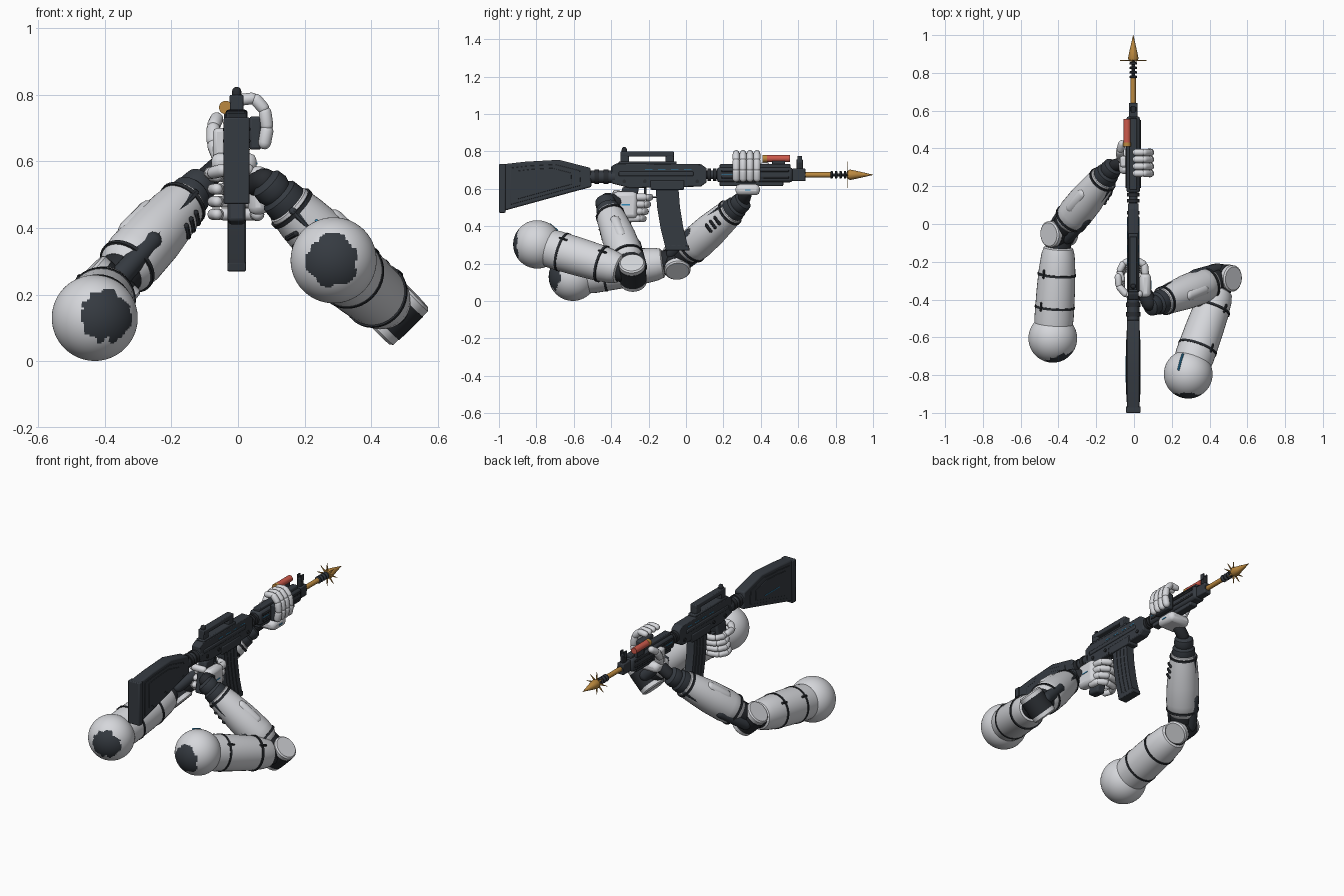
import bpy, bmesh, math
from mathutils import Vector, noise

cube = bpy.data.objects.get("Cube")
if cube:
    bpy.data.objects.remove(cube)


def material(name, rgb):
    m = bpy.data.materials.new(name)
    m.use_nodes = True
    m.diffuse_color = (*rgb, 1)
    m.node_tree.nodes["Principled BSDF"].inputs["Base Color"].default_value = (*rgb, 1)
    return m


WHITE = material("shell white", (0.67, 0.68, 0.71))
SLATE = material("slate", (0.036, 0.043, 0.053))
BLACK = material("joint black", (0.022, 0.025, 0.03))
GOLD = material("gold", (0.5, 0.25, 0.05))
RED = material("red", (0.6, 0.1, 0.07))
BLUE = material("blue glow", (0.03, 0.26, 0.5))
GX = -0.004  # gun centre line


def finish(name, bm, mat, bevel=0.0):
    bmesh.ops.recalc_face_normals(bm, faces=bm.faces)
    me = bpy.data.meshes.new(name)
    bm.to_mesh(me)
    bm.free()
    ob = bpy.data.objects.new(name, me)
    bpy.context.scene.collection.objects.link(ob)
    me.materials.append(mat)
    if bevel:
        mod = ob.modifiers.new("edge", "BEVEL")
        mod.width, mod.segments, mod.limit_method = bevel, 2, "ANGLE"
    for o in bpy.context.selected_objects:
        o.select_set(False)
    ob.select_set(True)
    bpy.context.view_layer.objects.active = ob
    bpy.ops.object.shade_smooth_by_angle(angle=math.radians(38))
    return ob


def extrude(name, pts, axis, lo, hi, mat=SLATE, bevel=0.0):
    """Outline in (y, z) pushed along x, or in (x, z) pushed along y."""
    bm = bmesh.new()
    put = (lambda a, b, c: (c, a, b)) if axis == "x" else (lambda a, b, c: (a, c, b))
    low, high = [[bm.verts.new(put(a, b, c)) for a, b in pts] for c in (lo, hi)]
    bm.faces.new(low)
    bm.faces.new(high)
    for i in range(len(pts)):
        bm.faces.new((low[i - 1], low[i], high[i], high[i - 1]))
    return finish(name, bm, mat, bevel)


def block(name, half, y, z, mat=SLATE, bevel=0.005, x=GX):
    pts = [(y[0], z[0]), (y[1], z[0]), (y[1], z[1]), (y[0], z[1])]
    return extrude(name, pts, "x", x - half, x + half, mat, bevel)


def lathe(name, p0, p1, profile, mat, sides=32):
    """Profile of (fraction along the axis, radius)."""
    p0, p1 = Vector(p0), Vector(p1)
    q = (p1 - p0).to_track_quat("Z", "Y")
    turn = [math.tau * k / sides for k in range(sides)]
    bm = bmesh.new()
    rings = [[bm.verts.new(p0 + (p1 - p0) * t + q @ Vector((r * math.cos(a), r * math.sin(a), 0)))
              for a in turn] for t, r in profile]
    for a, b in zip(rings, rings[1:]):
        for k in range(sides):
            bm.faces.new((a[k - 1], a[k], b[k], b[k - 1]))
    bm.faces.new(rings[0])
    bm.faces.new(rings[-1])
    return finish(name, bm, mat)


def tube(name, y, z, r, mat=SLATE, x=GX):
    return lathe(name, (x, y[0], z), (x, y[1], z), [(0, r), (1, r)], mat, 20)


def capsule(name, a, b, r, mat=WHITE, sides=14):
    e = r / (Vector(b) - Vector(a)).length
    half = [(0.95 * e, 0.3 * r), (0.75 * e, 0.65 * r), (0.4 * e, 0.9 * r), (0, r)]
    profile = [(-t, q) for t, q in half] + [(1 + t, q) for t, q in reversed(half)]
    return lathe(name, a, b, profile, mat, sides)


def finger(name, pts, r):
    pts = [Vector(p) for p in pts]
    for k, (a, b) in enumerate(zip(pts, pts[1:])):
        capsule(f"{name}_segment_{k + 1}", a.lerp(b, 0.16), a.lerp(b, 0.84), r * (1 - 0.04 * k))


def band(name, a, b, t, r):
    lathe(name, a, b, [(t - 0.013, r - 0.008), (t - 0.011, r + 0.004),
          (t + 0.011, r + 0.004), (t + 0.013, r - 0.008)], BLACK)


def arm(side, shoulder, elbow, wrist, patch_dir, bands):
    s, e, w = Vector(shoulder), Vector(elbow), Vector(wrist)
    up, fore = (e - s).normalized(), (w - e).normalized()
    hinge = up.cross(fore).normalized()
    hinge *= 1 if hinge.z > 0 else -1
    inner = (-up + fore * up.dot(fore)).normalized()

    # shoulder ball with a ragged dark worn patch
    bm = bmesh.new()
    bmesh.ops.create_uvsphere(bm, u_segments=96, v_segments=64, radius=0.129)
    bmesh.ops.translate(bm, verts=bm.verts, vec=s)
    ball = finish(side + "_shoulder", bm, WHITE)
    ball.data.materials.append(SLATE)
    d = Vector(patch_dir).normalized()
    for f in ball.data.polygons:
        if (f.center - s).normalized().dot(d) > 0.79 + 0.1 * noise.noise(f.center * 35):
            f.material_index = 1

    # upper arm shell, core and bands
    lathe(side + "_upper_arm", s, e, [(0.1, 0.1), (0.2, 0.104), (0.45, 0.102), (0.65, 0.097),
          (0.8, 0.088), (0.86, 0.078), (0.88, 0.06)], WHITE)
    lathe(side + "_upper_core", s, e, [(0.8, 0.07), (0.9, 0.066), (1, 0.05)], BLACK)
    for t in bands:
        r = 0.106 - 0.013 * t
        band(side + "_upper_band", s, e, t, r)
        c = s.lerp(e, t) + hinge * r
        capsule(side + "_band_clip", c - up * 0.012, c + up * 0.025, 0.007, BLACK, 8)

    # elbow hinge
    lathe(side + "_elbow_core", e - hinge * 0.05, e + hinge * 0.05, [(0, 0.072), (1, 0.072)], BLACK)
    for k in (-1, 1):
        lathe(side + "_elbow_cap", e + hinge * 0.03 * k, e + hinge * 0.08 * k,
              [(0, 0.07), (0.85, 0.07), (1, 0.062)], WHITE)

    # forearm shell, cuffs and bands
    lathe(side + "_forearm", e, w, [(0.16, 0.07), (0.2, 0.085), (0.3, 0.093), (0.5, 0.091),
          (0.72, 0.08), (0.83, 0.07), (0.85, 0.055)], WHITE)
    lathe(side + "_forearm_core", e, w, [(0, 0.05), (0.1, 0.068), (0.2, 0.07)], BLACK)
    lathe(side + "_wrist_cuff", e, w, [(0.8, 0.06), (0.84, 0.066), (0.9, 0.062), (0.92, 0.05),
          (0.95, 0.056), (1, 0.052), (1.02, 0.035)], SLATE)
    for t, r in ((0.22, 0.088), (0.8, 0.074)):
        band(side + "_forearm_band", e, w, t, r)
    # raised panel, dark straps and vent slots
    capsule(side + "_forearm_panel", e.lerp(w, 0.4) + hinge * 0.07,
            e.lerp(w, 0.6) + hinge * 0.066, 0.03)
    for k in (-1, 1):
        capsule(side + "_elbow_strap", e.lerp(w, 0.05) + inner * 0.054 * k,
                e.lerp(w, 0.36) + inner * 0.068 * k, 0.033, SLATE)
        capsule(side + "_forearm_strip", e.lerp(w, 0.3) + inner * 0.084 * k,
                e.lerp(w, 0.82) + inner * 0.066 * k, 0.012, SLATE, 8)
    out = inner * 0.7 - hinge * 0.7
    for t in (0.6, 0.66, 0.72):
        c = e.lerp(w, t) + out * (0.119 - 0.055 * t)
        across = out.cross(fore) * 0.02
        capsule(side + "_vent", c - across, c + across, 0.009, BLACK, 8)


# arms
arm("right", (-0.43, -0.605, 0.13), (-0.395, -0.05, 0.215), (-0.11, 0.305, 0.535),
    (0.33, -0.93, 0.08), (0.3, 0.61))
arm("left", (0.287, -0.795, 0.303), (0.47, -0.285, 0.15), (0.085, -0.435, 0.535),
    (-0.05, -1, 0.0), (0.27, 0.68))
light = [Vector(p) for p in ((0.236, -0.77, 0.421), (0.247, -0.725, 0.408), (0.258, -0.69, 0.379))]
for a, b in zip(light, light[1:]):
    capsule("shoulder_light", a, b, 0.006, BLUE, 8)

# front hand around the handguard
for i in range(4):
    path = [(0.078, 0.648), (0.088, 0.7), (0.08, 0.755), (0.05, 0.79), (0.002, 0.784)]
    finger(f"front_finger_{i + 1}", [(x, 0.268 + 0.037 * i, z) for x, z in path], 0.0205)
finger("front_thumb", [(-0.052, 0.33, 0.6), (-0.074, 0.355, 0.655), (-0.074, 0.39, 0.705),
                       (-0.062, 0.43, 0.732)], 0.022)
block("front_palm", 0.068, (0.265, 0.395), (0.566, 0.625), WHITE, 0.022, -0.012)
block("front_finger_pads", 0.018, (0.26, 0.385), (0.635, 0.735), SLATE, 0.008, 0.052)
block("front_thumb_web", 0.02, (0.3, 0.36), (0.6, 0.7), WHITE, 0.012, -0.055)
capsule("front_wrist", (-0.1, 0.31, 0.545), (-0.06, 0.32, 0.58), 0.034, BLACK)
block("front_palm_light", 0.002, (0.315, 0.345), (0.59, 0.596), BLUE, 0, 0.057)

# rear hand around the grip
for i in range(4):
    path = [(0.06, -0.27), (0.055, -0.215), (0.01, -0.19), (-0.055, -0.205), (-0.078, -0.25), (-0.06, -0.3)]
    finger(f"rear_finger_{i + 1}", [(x, y - 0.012 * i, 0.555 - 0.038 * i) for x, y in path], 0.02)
finger("rear_thumb", [(0.04, -0.37, 0.575), (-0.04, -0.375, 0.575), (-0.08, -0.33, 0.565),
                      (-0.085, -0.27, 0.565)], 0.02)
block("rear_palm", 0.03, (-0.39, -0.26), (0.44, 0.585), WHITE, 0.022, 0.06)
block("rear_palm_light", 0.002, (-0.345, -0.3), (0.512, 0.518), BLUE, 0, 0.09)
capsule("rear_wrist", (0.08, -0.42, 0.54), (0.06, -0.37, 0.53), 0.04, BLACK)

# stock with layered side panels and butt plate
stock = [(-0.99, 0.478), (-0.99, 0.73), (-0.86, 0.745), (-0.68, 0.755), (-0.51, 0.712),
         (-0.505, 0.61), (-0.6, 0.585)]
extrude("stock", stock, "x", GX - 0.033, GX + 0.033, SLATE, 0.008)
for scale, half in ((0.78, 0.036), (0.6, 0.039)):
    pts = [(-0.77 + (y + 0.77) * scale, 0.645 + (z - 0.645) * scale) for y, z in stock]
    extrude("stock_panel", pts, "x", GX - half, GX + half, SLATE, 0.002)
block("butt_plate", 0.039, (-1.0, -0.965), (0.472, 0.732))
block("stock_light", 0.002, (-0.84, -0.7), (0.62, 0.624), BLUE, 0, GX - 0.039)
tube("stock_tube", (-0.53, -0.38), 0.664, 0.033)
for y in (-0.49, -0.44):
    tube("stock_ring", (y, y + 0.025), 0.664, 0.039, BLACK)

# receiver
extrude("receiver", [(-0.4, 0.63), (-0.4, 0.72), (-0.37, 0.737), (0.08, 0.732), (0.11, 0.71),
        (0.11, 0.635), (0.08, 0.612), (-0.3, 0.604)], "x", GX - 0.028, GX + 0.028, SLATE, 0.005)
block("receiver_side_rail", 0.033, (-0.36, 0.04), (0.668, 0.692))
block("receiver_lower", 0.033, (-0.19, -0.01), (0.595, 0.645))
for k in range(4):
    block("receiver_light", 0.0295, (-0.22 + 0.07 * k, -0.18 + 0.07 * k), (0.703, 0.707), BLUE, 0)
for y in (-0.33, -0.22, 0.06):
    lathe("receiver_pin", (GX - 0.034, y, 0.64), (GX + 0.034, y, 0.64), [(0, 0.01), (1, 0.01)], BLACK, 12)

# top sight housing with an open bridge
block("sight_base", 0.026, (-0.36, -0.05), (0.73, 0.747))
block("sight_bridge", 0.021, (-0.35, -0.065), (0.772, 0.8))
for y in (-0.35, -0.11):
    block("sight_leg", 0.02, (y, y + 0.045), (0.74, 0.785))
capsule("sight_post", (GX, -0.33, 0.795), (GX, -0.33, 0.81), 0.014, BLACK)

# trigger guard, grip and magazine
extrude("grip", [(-0.34, 0.61), (-0.25, 0.61), (-0.275, 0.5), (-0.295, 0.41), (-0.375, 0.42)],
        "x", GX - 0.027, GX + 0.027, SLATE, 0.01)
block("trigger_guard", 0.012, (-0.27, -0.15), (0.55, 0.56))
block("trigger", 0.006, (-0.225, -0.21), (0.555, 0.61), BLACK, 0)
spine = [(-0.102, 0.61), (-0.093, 0.5), (-0.075, 0.39), (-0.049, 0.285)]
for name, shift, wide, half in [("magazine", 0, 0.061, 0.025)] + [
        ("magazine_rib", d, 0.005, 0.028) for d in (-0.03, 0.0, 0.03)]:
    pts = [(y + shift - wide, z) for y, z in spine] + [(y + shift + wide, z) for y, z in spine[::-1]]
    extrude(name, pts, "x", GX - half, GX + half)
extrude("magazine_foot", [(-0.113, 0.298), (-0.108, 0.27), (0.02, 0.27), (0.015, 0.298)],
        "x", GX - 0.028, GX + 0.028, SLATE, 0.004)

# handguard with rails, front block and sight
tube("barrel", (0.08, 0.64), 0.675, 0.022)
for y in (0.115, 0.145):
    tube("barrel_collar", (y, y + 0.018), 0.675, 0.034, BLACK)
block("handguard", 0.036, (0.165, 0.57), (0.635, 0.715), SLATE, 0.014)
block("handguard_top_rail", 0.02, (0.18, 0.56), (0.71, 0.732))
block("handguard_lower", 0.024, (0.18, 0.52), (0.615, 0.64))
for z in (0.655, 0.69):
    block("handguard_slat", 0.041, (0.19, 0.55), (z, z + 0.012), BLACK, 0.003)
block("handguard_light", 0.038, (0.19, 0.25), (0.676, 0.68), BLUE, 0)
block("front_block", 0.022, (0.565, 0.64), (0.642, 0.708))
block("front_sight_post", 0.012, (0.59, 0.625), (0.69, 0.757), BLACK)
for k in (-1, 1):
    block("front_sight_ear", 0.004, (0.595, 0.62), (0.74, 0.775), SLATE, 0.001, GX + 0.012 * k)

# red canister beside the rail
tube("canister", (0.43, 0.555), 0.762, 0.019, RED, -0.037)
tube("canister_cap", (0.41, 0.432), 0.762, 0.02, GOLD, -0.037)
block("canister_mount", 0.012, (0.46, 0.53), (0.71, 0.75), SLATE, 0.003, -0.03)

# gold barrel, ringed muzzle, star guard and spear point
tube("gold_barrel", (0.64, 0.775), 0.675, 0.014, GOLD)
tube("muzzle_core", (0.765, 0.865), 0.675, 0.008, BLACK)
for k in range(4):
    y = 0.772 + 0.024 * k
    lathe("muzzle_ring", (GX, y, 0.675), (GX, y + 0.013, 0.675),
          [(0, 0.016), (0.25, 0.021), (0.75, 0.021), (1, 0.016)], SLATE, 20)
star = []
for k in range(16):
    r, a = (0.018 if k % 2 else 0.07 - 0.004 * (k % 4)), math.tau * k / 16
    star.append((GX + r * math.cos(a), 0.675 + r * math.sin(a)))
extrude("star_guard", star, "y", 0.863, 0.867, GOLD)
lathe("spear_point", (GX, 0.86, 0.675), (GX, 1.0, 0.675), [(0, 0.02), (0.12, 0.028), (0.4, 0.02),
      (1, 0.001)], GOLD, 16)
